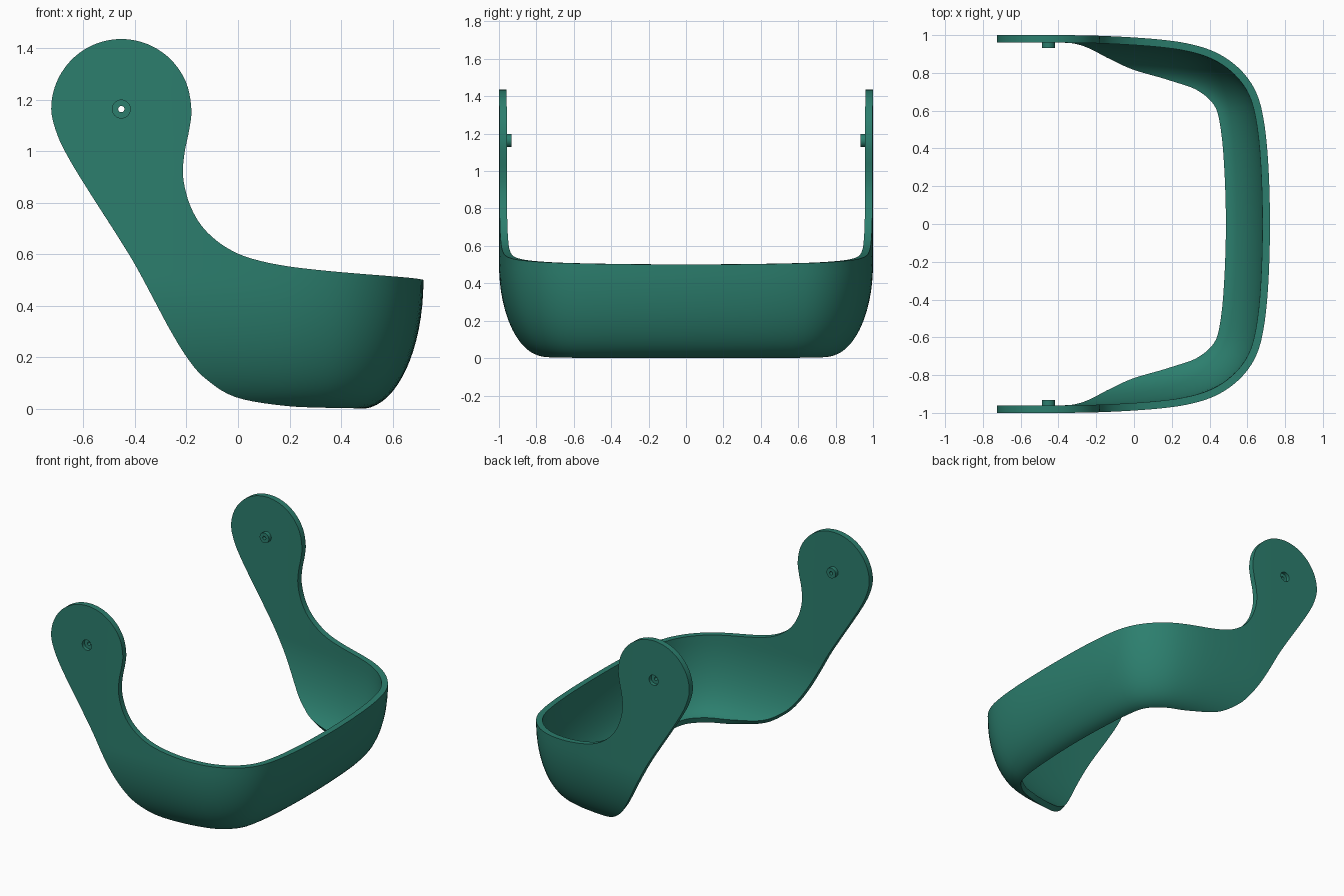
import bpy, bmesh, math
from mathutils import Vector

if "Cube" in bpy.data.objects:
    bpy.data.objects.remove(bpy.data.objects["Cube"])

WALL = 0.04
PIVOT = (-0.453, 1.163)

mat = bpy.data.materials.new("green")
mat.diffuse_color = (0.025, 0.21, 0.155, 1)
mat.use_nodes = True
mat.node_tree.nodes["Principled BSDF"].inputs["Base Color"].default_value = mat.diffuse_color


def spline(pts, n, before, after):
    """Catmull-Rom curve through pts, n samples per span."""
    p = [Vector(q) for q in [before] + pts + [after]]
    out = []
    for a, b, c, d in zip(p, p[1:], p[2:], p[3:]):
        for k in range(n):
            t = k / n
            out.append(0.5 * (2 * b + (c - a) * t + (2 * a - 5 * b + 4 * c - d) * t * t
                              + (3 * b - a - 3 * c + d) * t ** 3))
    return out + [p[-2]]


def make_object(name, bm):
    me = bpy.data.meshes.new(name)
    bm.to_mesh(me)
    bm.free()
    ob = bpy.data.objects.new(name, me)
    bpy.context.collection.objects.link(ob)
    me.materials.append(mat)
    return ob


def smooth(ob):
    bpy.ops.object.select_all(action='DESELECT')
    ob.select_set(True)
    bpy.context.view_layer.objects.active = ob
    bpy.ops.object.shade_smooth_by_angle(angle=math.radians(35))


# Plan of the band (x, y), from the arm round to the middle of the front
plan = spline([(-.8, 1), (-.5, 1), (-.2, .997), (.1, .98), (.3, .952), (.45, .9), (.57, .81),
               (.65, .69), (.69, .53), (.712, .3), (.72, 0)], 12, (-1.1, 1), (.712, -.3))
dist = [-0.8]
for a, b in zip(plan, plan[1:]):
    dist.append(dist[-1] + (b - a).length)
END = dist[-1]


def wall_point(s, z):
    """Point on the outer surface: s along the plan, z height, rounded under at the bottom."""
    i = 0
    while i < len(dist) - 2 and dist[i + 1] < s:
        i += 1
    f = (s - dist[i]) / (dist[i + 1] - dist[i])
    p = plan[i].lerp(plan[i + 1], f)

    def tangent(k):
        if k == len(plan) - 1:
            return Vector((0, -1))
        return (plan[k + 1] - plan[max(k - 1, 0)]).normalized()
    t = tangent(i).lerp(tangent(i + 1), f).normalized()
    h = min(max(1 - z / 0.5, 0), 1)
    d = 0.24 * (1 - math.sqrt(1 - h * h))
    return Vector((p.x + t.y * d, p.y - t.x * d, z))


# Lower and upper edges of the band as pairs (s, z, s, z), from the arm tip to the front
rails = []
for k in range(5):
    a = math.radians(22.5 * k)
    dx, dz = 0.272 * math.sin(a), 0.272 * math.cos(a)
    rails.append((PIVOT[0] - dx, PIVOT[1] + dz, PIVOT[0] + dx, PIVOT[1] + dz))
rails += [(-.70, 1.06, -.19, 1.08), (-.65, .96, -.208, .99), (-.57, .83, -.213, .9),
          (-.48, .69, -.19, .8), (-.40, .56, -.145, .715), (-.33, .43, -.08, .65),
          (-.26, .30, 0, .602), (-.19, .19, .09, .573), (-.12, .115, .2, .552),
          (0, .045, .33, .537), (.2, .012, .46, .526), (.42, .004, .6, .517),
          (.72, .002, .78, .509), (1.05, .001, 1.06, .503), (END, .001, END, .5)]
r1, r2 = rails[1], rails[-2]
rungs = spline(rails, 5, (r1[2], r1[3], r1[0], r1[1]),
               (2 * END - r2[0], r2[1], 2 * END - r2[2], r2[3]))

# Band: half of the outer surface, then mirrored and thickened
ROWS = 16
bm = bmesh.new()
grid = []
for r in rungs:
    row = []
    for j in range(ROWS + 1):
        t = (j / ROWS) ** 1.7
        s, z = r[0] + (r[2] - r[0]) * t, r[1] + (r[3] - r[1]) * t
        row.append(bm.verts.new(wall_point(s, z)))
    grid.append(row)
for v in grid[-1]:
    v.co.y = 0
for a, b in zip(grid, grid[1:]):
    for j in range(ROWS):
        bm.faces.new((a[j], a[j + 1], b[j + 1], b[j]))
bmesh.ops.remove_doubles(bm, verts=bm.verts[:], dist=0.0003)
band = make_object("band", bm)

m = band.modifiers.new("mirror", 'MIRROR')
m.use_axis = (False, True, False)
m = band.modifiers.new("wall", 'SOLIDIFY')
m.thickness = WALL
m.offset = -1
m.use_even_offset = True

# Pivot holes through both arms
bm = bmesh.new()
for side in (-1, 1):
    ret = bmesh.ops.create_cone(bm, cap_ends=True, segments=32, radius1=.035, radius2=.035, depth=.3)
    for v in ret["verts"]:
        x, y, z = v.co
        v.co = (PIVOT[0] + x, side * .98 - z, PIVOT[1] + y)
cutter = make_object("pivot_hole_cutter", bm)
cutter.hide_render = True
m = band.modifiers.new("pivot_holes", 'BOOLEAN')
m.operation = 'DIFFERENCE'
m.solver = 'EXACT'
m.object = cutter

# Apply the modifiers and drop the cutter
dg = bpy.context.evaluated_depsgraph_get()
me = bpy.data.meshes.new_from_object(band.evaluated_get(dg))
band.modifiers.clear()
band.data = me
bpy.data.objects.remove(cutter)
smooth(band)

# Pivot bushings: ring set into each hole, recessed outside and standing proud inside
for side, name in ((-1, "front_bushing"), (1, "back_bushing")):
    bm = bmesh.new()
    N = 32
    loop = [(.035, .933), (.035, .975), (.012, .975), (.012, .933)]
    rings = []
    for k in range(N):
        a = 2 * math.pi * k / N
        rings.append([bm.verts.new((PIVOT[0] + r * math.cos(a), side * y, PIVOT[1] + r * math.sin(a)))
                      for r, y in loop])
    for k in range(N):
        a, b = rings[k], rings[(k + 1) % N]
        for j in range(4):
            bm.faces.new((a[j], a[(j + 1) % 4], b[(j + 1) % 4], b[j]))
    bmesh.ops.recalc_face_normals(bm, faces=bm.faces[:])
    smooth(make_object(name, bm))
